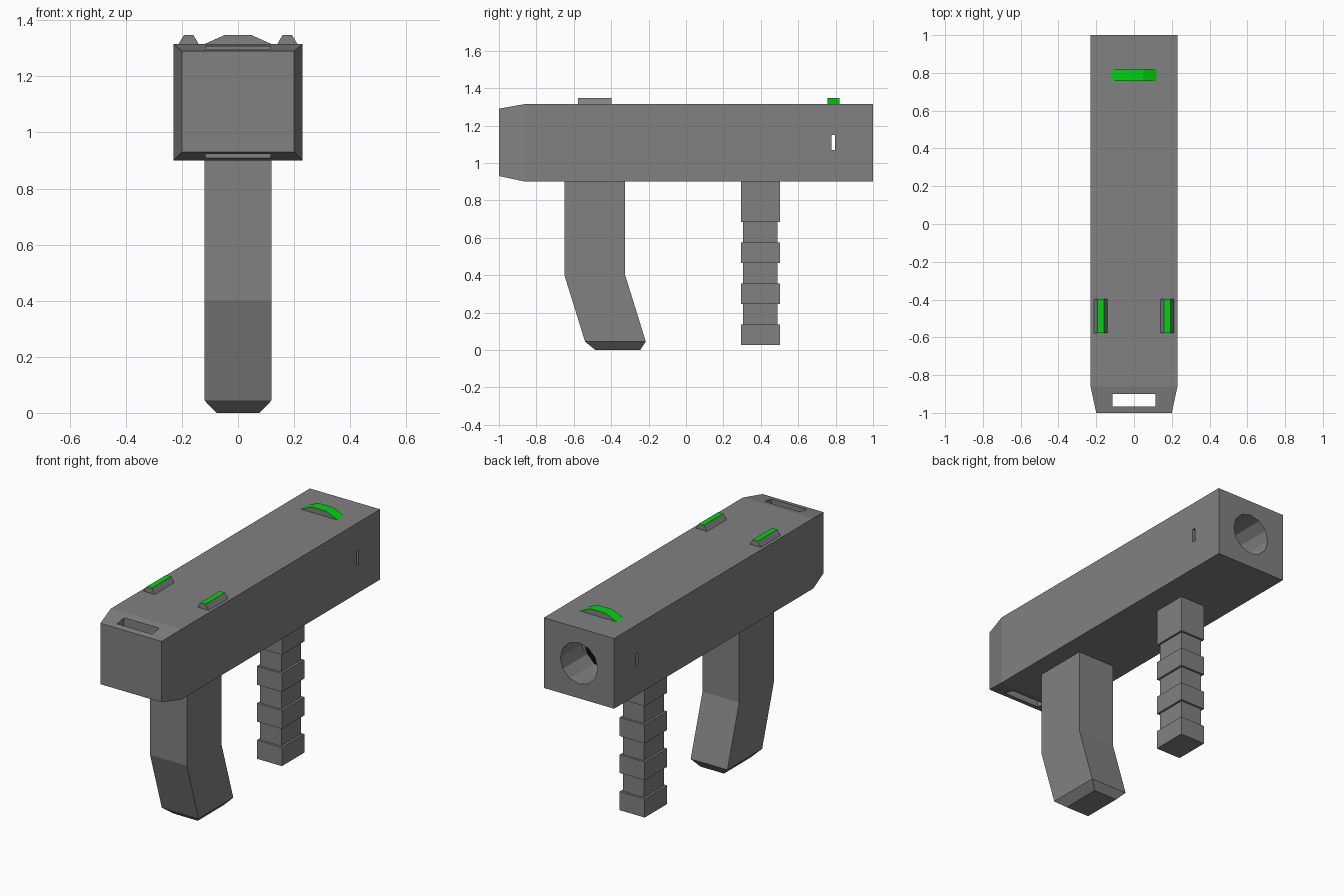
import bpy, bmesh, math
from mathutils import Matrix

if "Cube" in bpy.data.objects:
    bpy.data.objects.remove(bpy.data.objects["Cube"])


def material(name, rgb):
    m = bpy.data.materials.new(name)
    m.diffuse_color = (*rgb, 1)
    m.use_nodes = True
    m.node_tree.nodes["Principled BSDF"].inputs["Base Color"].default_value = m.diffuse_color
    return m


GREY = material("gunmetal grey", (0.22, 0.22, 0.22))
GREEN = material("glow green", (0.0, 0.65, 0.005))
BLACK = material("bore black", (0.003, 0.003, 0.003))


def make(name, bm, mats=(GREY,)):
    bmesh.ops.recalc_face_normals(bm, faces=bm.faces)
    me = bpy.data.meshes.new(name)
    bm.to_mesh(me)
    bm.free()
    for m in mats:
        me.materials.append(m)
    ob = bpy.data.objects.new(name, me)
    bpy.context.collection.objects.link(ob)
    return ob


def loft(name, sections, mats=(GREY,)):
    """Join rectangular sections, each a list of four corner points."""
    bm = bmesh.new()
    rings = [[bm.verts.new(p) for p in s] for s in sections]
    for a, b in zip(rings, rings[1:]):
        for i in range(4):
            j = (i + 1) % 4
            bm.faces.new((a[i], a[j], b[j], b[i]))
    bm.faces.new(rings[0])
    bm.faces.new(rings[-1])
    return make(name, bm, mats)


def rect_z(x0, x1, y0, y1, z):
    return [(x0, y0, z), (x1, y0, z), (x1, y1, z), (x0, y1, z)]


def rect_y(hx, z0, z1, y):
    return [(-hx, y, z0), (hx, y, z0), (hx, y, z1), (-hx, y, z1)]


def box(name, x0, x1, y0, y1, z0, z1):
    return loft(name, [rect_z(x0, x1, y0, y1, z0), rect_z(x0, x1, y0, y1, z1)])


def cut(target, cutter):
    mod = target.modifiers.new("cut", 'BOOLEAN')
    mod.operation = 'DIFFERENCE'
    mod.solver = 'EXACT'
    mod.object = cutter
    bpy.context.view_layer.objects.active = target
    bpy.ops.object.modifier_apply(modifier=mod.name)
    bpy.data.objects.remove(cutter)


# Main body with tapered end
body = loft("body", [rect_y(0.20, 0.93, 1.29, -1.0),
                     rect_y(0.23, 0.90, 1.315, -0.86),
                     rect_y(0.23, 0.90, 1.315, 1.0)], (GREY, BLACK))

# Strap slot, side slit and muzzle bore
cut(body, box("slot_cutter", -0.115, 0.115, -0.965, -0.90, 0.8, 1.4))
bm = bmesh.new()
bmesh.ops.create_cone(bm, cap_ends=True, segments=12, radius1=0.122, radius2=0.122, depth=0.5,
                      matrix=Matrix.Translation((0, 1.02, 1.107)) @ Matrix.Rotation(math.pi / 2, 4, 'X'))
cut(body, make("bore_cutter", bm))
cut(body, box("slit_cutter", -0.4, 0.4, 0.777, 0.797, 1.07, 1.15))
# Back of the bore is black
for f in body.data.polygons:
    c = f.center
    f.material_index = int(abs(c.y - 0.77) < 0.004 and math.hypot(c.x, c.z - 1.107) < 0.11
                           and f.normal.y > 0.9)

# Angled handle with chamfered foot
loft("handle", [rect_z(-0.12, 0.12, -0.65, -0.325, 0.90),
                rect_z(-0.12, 0.12, -0.65, -0.325, 0.40),
                rect_z(-0.12, 0.12, -0.54, -0.215, 0.045),
                rect_z(-0.077, 0.077, -0.485, -0.245, 0.0)])

# Front grip with three finger grooves
levels = [0.90, 0.685, 0.575, 0.465, 0.355, 0.247, 0.137, 0.027]
sections = []
for i, (top, bottom) in enumerate(zip(levels, levels[1:])):
    d = 0.013 * (i % 2)
    for z in (top, bottom):
        sections.append(rect_z(-0.082 + d, 0.082 - d, 0.293 + d, 0.503 - d, z))
loft("front_grip", sections)


# Sights with glowing tops
def sight(name, x, base, top, y0, y1):
    ob = loft(name, [rect_z(x - base, x + base, y0, y1, 1.315),
                     rect_z(x - top, x + top, y0, y1, 1.347)], (GREY, GREEN))
    for f in ob.data.polygons:
        f.material_index = int(f.normal.z > 0.9)


for side, label in ((-1, "left"), (1, "right")):
    sight("rear_sight_" + label, side * 0.176, 0.036, 0.017, -0.578, -0.397)
sight("front_sight", 0, 0.12, 0.048, 0.757, 0.82)
